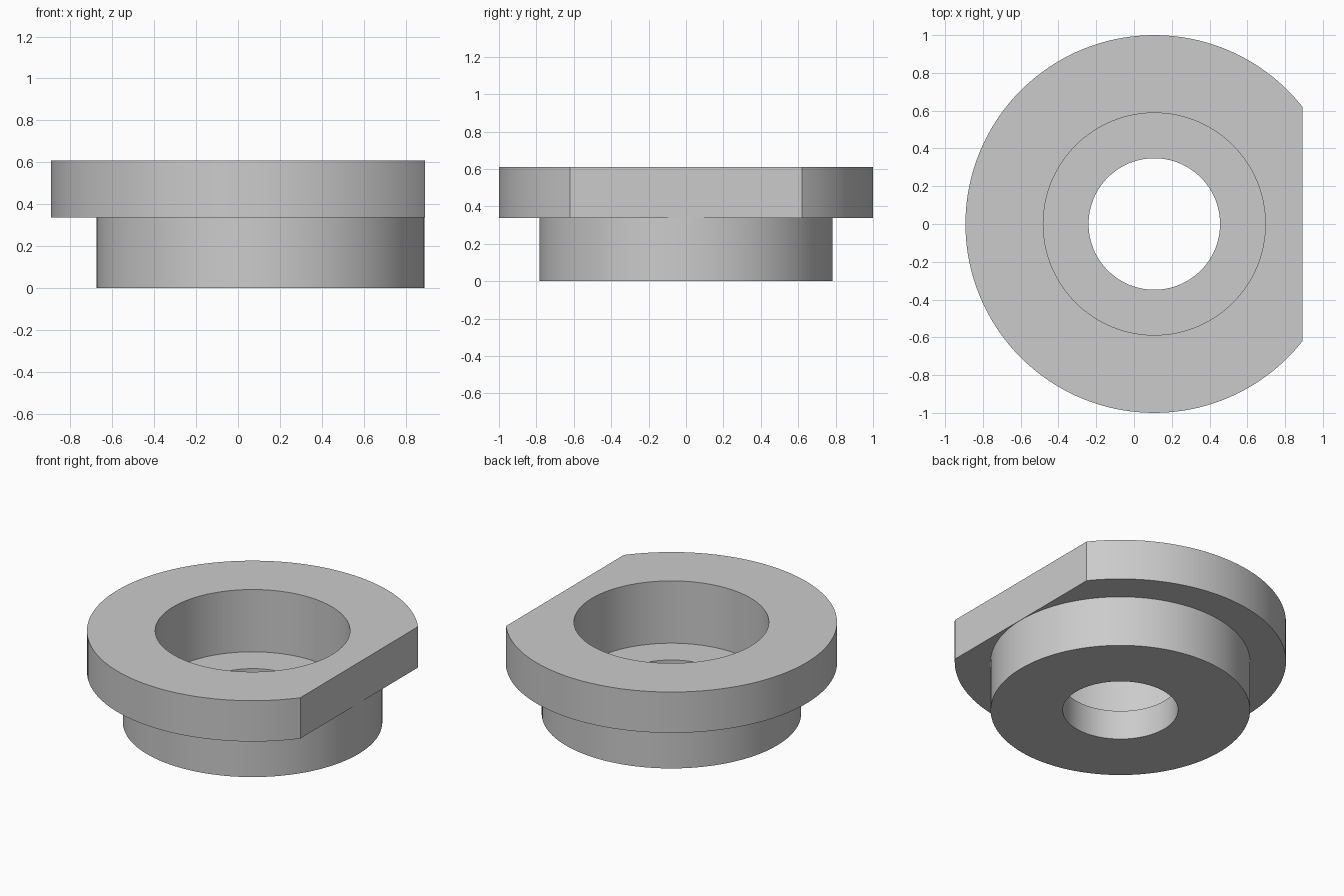
import bpy, bmesh, math

cube = bpy.data.objects.get("Cube")
if cube:
    bpy.data.objects.remove(cube, do_unlink=True)

# Main dimensions
FLANGE_R, BODY_R, BORE_R, HOLE_R = 1.0, 0.783, 0.588, 0.348
HEIGHT, FLANGE_Z, FLOOR_Z = 0.61, 0.338, 0.195
FLAT_X = 0.785
SEGMENTS = 128

# Plain grey material
grey = bpy.data.materials.new("grey")
grey.use_nodes = True
colour = (0.6, 0.6, 0.6, 1)
grey.diffuse_color = colour
grey.node_tree.nodes["Principled BSDF"].inputs["Base Color"].default_value = colour

# Stepped cross-section: hole, body, flange, counterbore
profile = [(HOLE_R, 0), (BODY_R, 0), (BODY_R, FLANGE_Z), (FLANGE_R, FLANGE_Z),
           (FLANGE_R, HEIGHT), (BORE_R, HEIGHT), (BORE_R, FLOOR_Z), (HOLE_R, FLOOR_Z)]

bm = bmesh.new()
verts = [bm.verts.new((r, 0, z)) for r, z in profile]
edges = [bm.edges.new((v, verts[(i + 1) % len(verts)])) for i, v in enumerate(verts)]

# Turn the section about the vertical axis
bmesh.ops.spin(bm, geom=verts + edges, cent=(0, 0, 0), axis=(0, 0, 1),
               angle=math.tau, steps=SEGMENTS, use_merge=False)
bmesh.ops.remove_doubles(bm, verts=bm.verts[:], dist=1e-4)

# Slice the flat on the flange, level with the body wall, and cap it
cut = bmesh.ops.bisect_plane(bm, geom=bm.verts[:] + bm.edges[:] + bm.faces[:],
                             dist=1e-5, plane_co=(FLAT_X, 0, 0),
                             plane_no=(1, 0, 0), clear_outer=True)
rim = [e for e in cut["geom_cut"] if isinstance(e, bmesh.types.BMEdge)]
bmesh.ops.holes_fill(bm, edges=rim, sides=0)
bmesh.ops.recalc_face_normals(bm, faces=bm.faces[:])

# Centre the overall width
bmesh.ops.translate(bm, verts=bm.verts[:], vec=((FLANGE_R - FLAT_X) / 2, 0, 0))

mesh = bpy.data.meshes.new("flanged_bushing")
bm.to_mesh(mesh)
bm.free()
mesh.materials.append(grey)
bushing = bpy.data.objects.new("flanged_bushing", mesh)
bpy.context.collection.objects.link(bushing)

# Smooth round walls, sharp steps
bpy.ops.object.select_all(action='DESELECT')
bushing.select_set(True)
bpy.context.view_layer.objects.active = bushing
bpy.ops.object.shade_smooth_by_angle(angle=math.radians(30))
